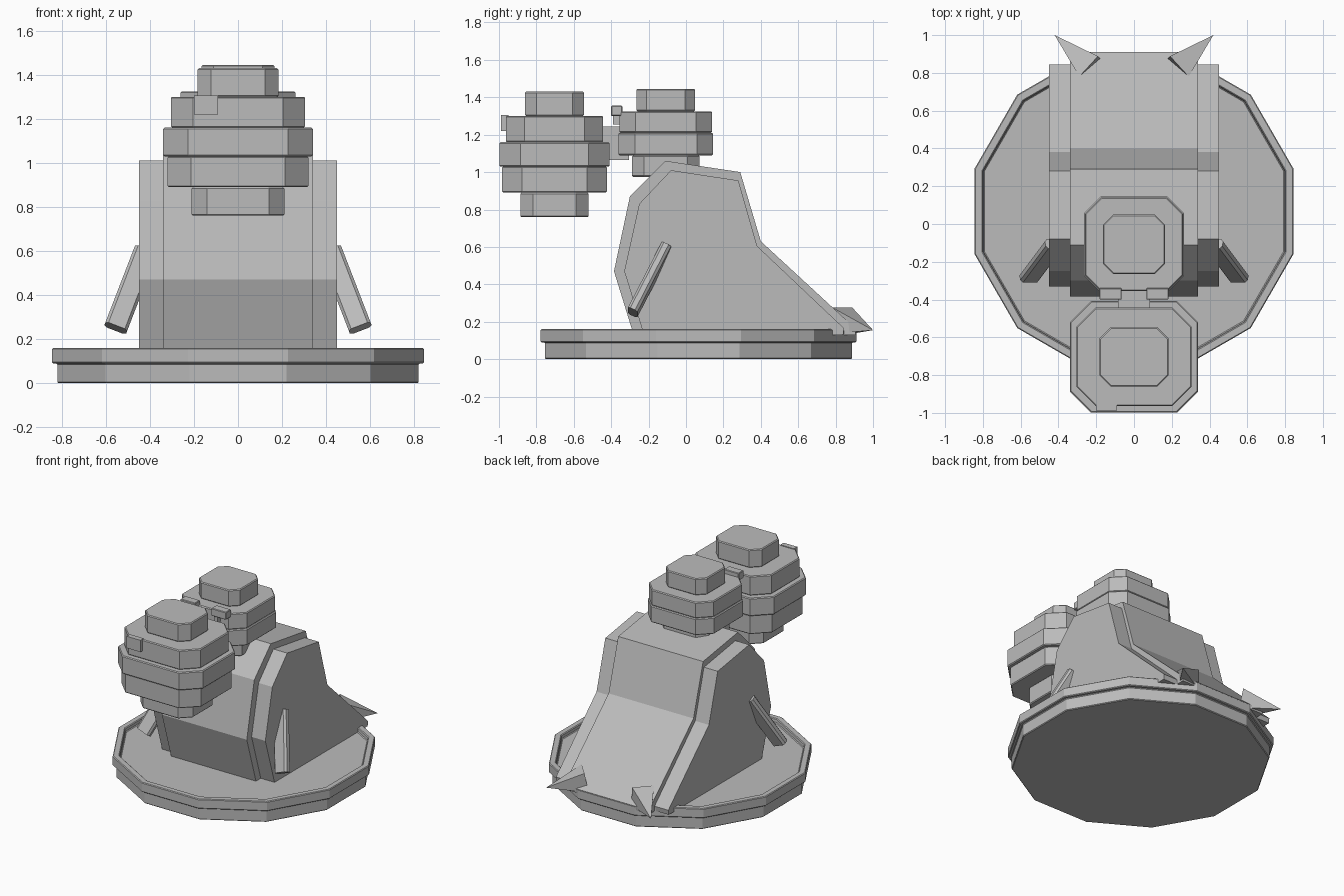
import bpy, bmesh
from math import pi, cos, sin
from mathutils import Vector, Matrix

cube = bpy.data.objects.get("Cube")
if cube:
    bpy.data.objects.remove(cube, do_unlink=True)

grey = bpy.data.materials.new("plain grey")
grey.use_nodes = True
grey.diffuse_color = (0.5, 0.5, 0.5, 1)
grey.node_tree.nodes["Principled BSDF"].inputs["Base Color"].default_value = (0.5, 0.5, 0.5, 1)


def finish(name, bm, bevel=0.0):
    bmesh.ops.remove_doubles(bm, verts=bm.verts, dist=1e-5)
    bmesh.ops.recalc_face_normals(bm, faces=bm.faces)
    mesh = bpy.data.meshes.new(name)
    bm.to_mesh(mesh)
    bm.free()
    mesh.materials.append(grey)
    ob = bpy.data.objects.new(name, mesh)
    bpy.context.collection.objects.link(ob)
    if bevel:
        mod = ob.modifiers.new("edge bevel", 'BEVEL')
        mod.width = bevel
        mod.segments = 1
        mod.limit_method = 'ANGLE'
        mod.angle_limit = pi / 3
    return ob


def prism(name, points, shift, bevel=0.0):
    """Extrude a closed outline of 3D points along a vector."""
    bm = bmesh.new()
    face = bm.faces.new([bm.verts.new(p) for p in points])
    moved = bmesh.ops.extrude_face_region(bm, geom=[face], use_keep_orig=True)["geom"]
    verts = [v for v in moved if isinstance(v, bmesh.types.BMVert)]
    bmesh.ops.translate(bm, verts=verts, vec=shift)
    return finish(name, bm, bevel)


def side_slab(name, profile, x0, x1):
    return prism(name, [(x0, y, z) for y, z in profile], (x1 - x0, 0, 0))


def box(name, lo, hi, bevel=0.0):
    (x0, y0, z0), (x1, y1, z1) = lo, hi
    pts = [(x0, y0, z0), (x1, y0, z0), (x1, y1, z0), (x0, y1, z0)]
    return prism(name, pts, (0, 0, z1 - z0), bevel)


def tier(name, hx, hy, yc, z0, z1):
    """Square block with chamfered upright corners."""
    c = hx * 0.33
    pts = []
    for sx, sy in ((1, -1), (1, 1), (-1, 1), (-1, -1)):
        pair = [(sx * (hx - c), yc + sy * hy, z0), (sx * hx, yc + sy * (hy - c), z0)]
        pts += pair if sx * sy < 0 else pair[::-1]
    return prism(name, pts, (0, 0, z1 - z0), 0.006)


# Twelve-sided stepped base with a raised rim
rim = [(0, 0), (0.849, 0), (0.849, 0.09), (0.874, 0.09),
       (0.874, 0.16), (0.828, 0.16), (0.825, 0.13), (0, 0.13)]
bm = bmesh.new()
rings = []
for i in range(12):
    a = pi / 12 + i * pi / 6
    rings.append([bm.verts.new((r * cos(a), 0.067 + r * sin(a), z)) for r, z in rim])
for i in range(12):
    p, q = rings[i], rings[(i + 1) % 12]
    for j in range(len(rim) - 1):
        if rim[j][0] == 0:
            bm.faces.new((p[j], p[j + 1], q[j + 1]))
        elif rim[j + 1][0] == 0:
            bm.faces.new((p[j], p[j + 1], q[j]))
        else:
            bm.faces.new((p[j], p[j + 1], q[j + 1], q[j]))
finish("base", bm, 0.005)

# Body core and slightly inset side panels
core = [(-0.28, 0.13), (-0.385, 0.47), (-0.30, 0.87), (-0.11, 1.06),
        (0.29, 1.00), (0.40, 0.63), (0.91, 0.16), (0.905, 0.13)]
panel = [(-0.225, 0.13), (-0.33, 0.47), (-0.25, 0.83), (-0.08, 1.01),
         (0.28, 0.955), (0.38, 0.605), (0.845, 0.165), (0.84, 0.13)]
side_slab("body", core, -0.34, 0.34)

for side, s in (("left", 1), ("right", -1)):
    side_slab(side + "_body_panel", panel, s * 0.335, s * 0.45)

    # Flat slanted arm
    low, high = Vector((s * 0.555, -0.285, 0.25)), Vector((s * 0.42, -0.105, 0.60))
    d = high - low
    w = Vector((d.z, 0, -d.x)).normalized()
    t = d.cross(w).normalized()
    corners = [low + w * a * 0.053 + t * b * 0.028
               for a, b in ((1, 0.5), (0.75, 1), (-0.75, 1), (-1, 0.5),
                            (-1, -0.5), (-0.75, -1), (0.75, -1), (1, -0.5))]
    prism(side + "_arm", corners, d)

    # Four-sided rear spike
    root, tip = Vector((s * 0.23, 0.825, 0.205)), Vector((s * 0.42, 1.0, 0.155))
    axis = tip - root
    across = axis.cross(Vector((0, 0, 1))).normalized()
    up = across.cross(axis).normalized()
    bm = bmesh.new()
    base = [bm.verts.new(root + across * a * 0.073 + up * b * 0.073)
            for a, b in ((1, 1), (-1, 1), (-1, -1), (1, -1))]
    point = bm.verts.new(tip)
    bm.faces.new(base)
    for i in range(4):
        bm.faces.new((base[i], base[(i + 1) % 4], point))
    finish(side + "_rear_spike", bm)

    # Clip joining the two stacks
    x0, x1 = sorted((s * 0.065, s * 0.183))
    box(side + "_clip", (x0, -0.40, 1.30), (x1, -0.34, 1.355), 0.004)
    x0, x1 = sorted((s * 0.08, s * 0.11))
    box(side + "_clip_pin", (x0, -0.39, 1.255), (x1, -0.35, 1.31))

# Front stack: half width, half depth, bottom, top
front = [(0.21, 0.183, 0.76, 0.89), (0.32, 0.28, 0.89, 1.03), (0.34, 0.295, 1.03, 1.16),
         (0.305, 0.26, 1.16, 1.30), (0.183, 0.157, 1.30, 1.43)]
rear = [(0.19, 0.18, 0.975, 1.09), (0.265, 0.253, 1.09, 1.21),
        (0.26, 0.248, 1.21, 1.325), (0.165, 0.157, 1.325, 1.445)]
for label, yc, stack in (("front", -0.703, front), ("rear", -0.108, rear)):
    for n, (hx, hy, z0, z1) in enumerate(stack):
        tier(f"{label}_stack_tier_{n + 1}", hx, hy, yc, z0, z1)

# Joint between the stacks and small tag on the front
box("upper_joint", (-0.085, -0.46, 1.14), (0.085, -0.35, 1.245))
box("lower_joint", (-0.085, -0.43, 1.065), (0.085, -0.305, 1.15))
box("front_tag", (-0.20, -0.988, 1.22), (-0.09, -0.95, 1.305))
